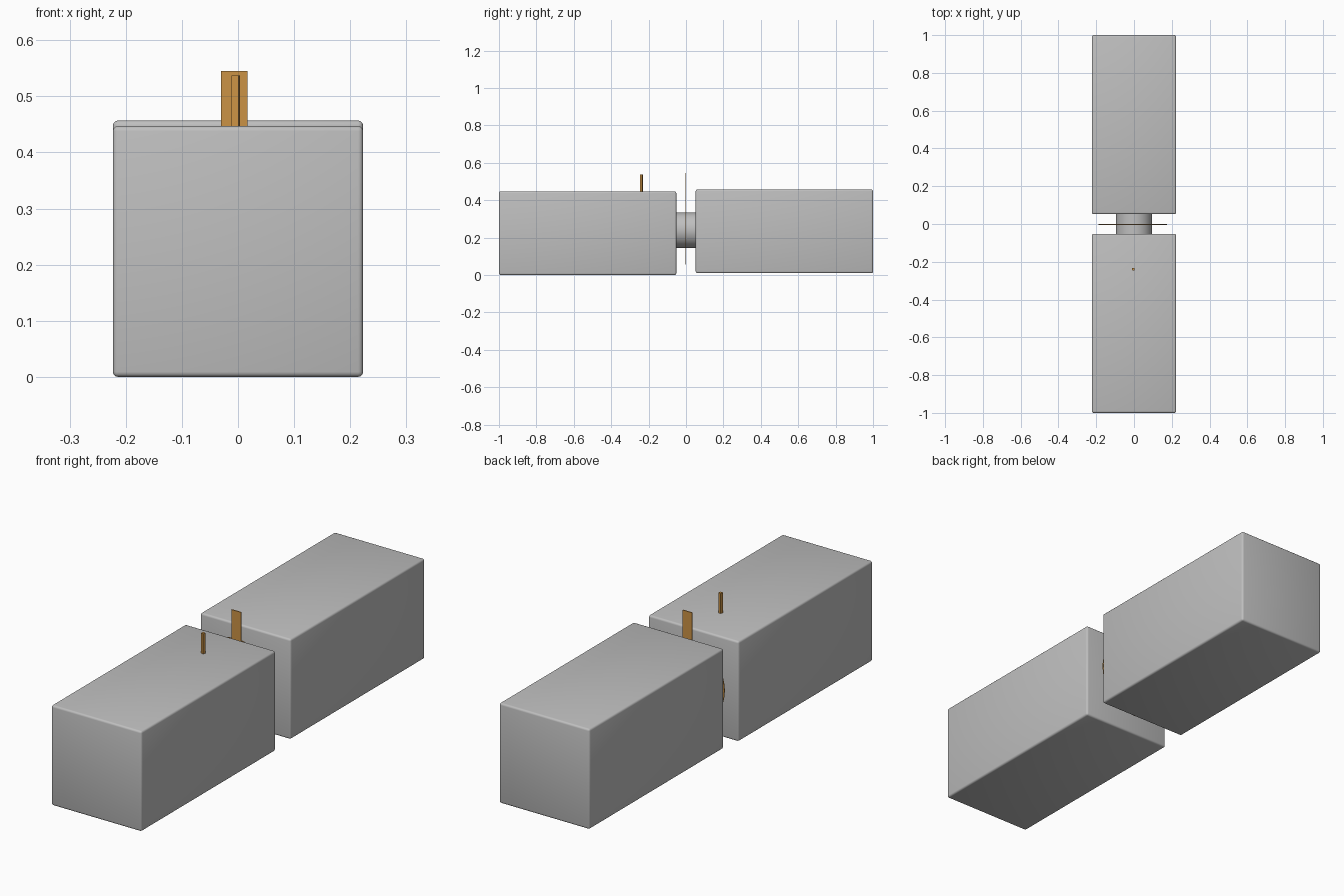
import bpy, math

if "Cube" in bpy.data.objects:
    bpy.data.objects.remove(bpy.data.objects["Cube"])


def material(name, rgb):
    m = bpy.data.materials.new(name)
    m.diffuse_color = (*rgb, 1)
    m.use_nodes = True
    m.node_tree.nodes["Principled BSDF"].inputs["Base Color"].default_value = m.diffuse_color
    return m


grey = material("light grey", (0.52, 0.52, 0.52))
orange = material("ochre orange", (0.60, 0.29, 0.06))


def box(name, centre, size, mat, bevel=0, turn=0):
    bpy.ops.mesh.primitive_cube_add(size=1, location=centre)
    ob = bpy.context.object
    ob.name = name
    ob.scale = size
    bpy.ops.object.transform_apply(location=False, rotation=False, scale=True)
    ob.rotation_euler.z = math.radians(turn)
    ob.data.materials.append(mat)
    if bevel:
        mod = ob.modifiers.new("rounded edges", 'BEVEL')
        mod.width, mod.segments = bevel, 3
        bpy.ops.object.modifier_apply(modifier=mod.name)
        bpy.ops.object.shade_smooth_by_angle(angle=math.radians(40))
    return ob


def cylinder(name, centre, radius, depth, mat):
    # Round part with its axis along y
    bpy.ops.mesh.primitive_cylinder_add(vertices=64, radius=radius, depth=depth,
                                        location=centre, rotation=(math.pi / 2, 0, 0))
    ob = bpy.context.object
    ob.name = name
    ob.data.materials.append(mat)
    bpy.ops.object.shade_smooth_by_angle(angle=math.radians(40))
    return ob


# Two long housings, the rear one sitting slightly higher
box("front_housing", (0, -0.526, 0.2235), (0.446, 0.948, 0.447), grey, 0.009)
box("rear_housing", (0, 0.526, 0.2335), (0.446, 0.948, 0.447), grey, 0.009)

# Short tube joining the housings
cylinder("joining_tube", (0, 0, 0.24), 0.095, 0.12, grey)

# Thin disc with an upright tab in the gap
cylinder("gap_disc", (-0.007, -0.002, 0.238), 0.182, 0.004, orange)
box("disc_tab", (-0.007, -0.002, 0.4725), (0.047, 0.004, 0.145), orange)

# Slim pin on top of the front housing, turned slightly
box("top_pin", (-0.004, -0.239, 0.4885), (0.0132, 0.0132, 0.097), orange, turn=-13)
